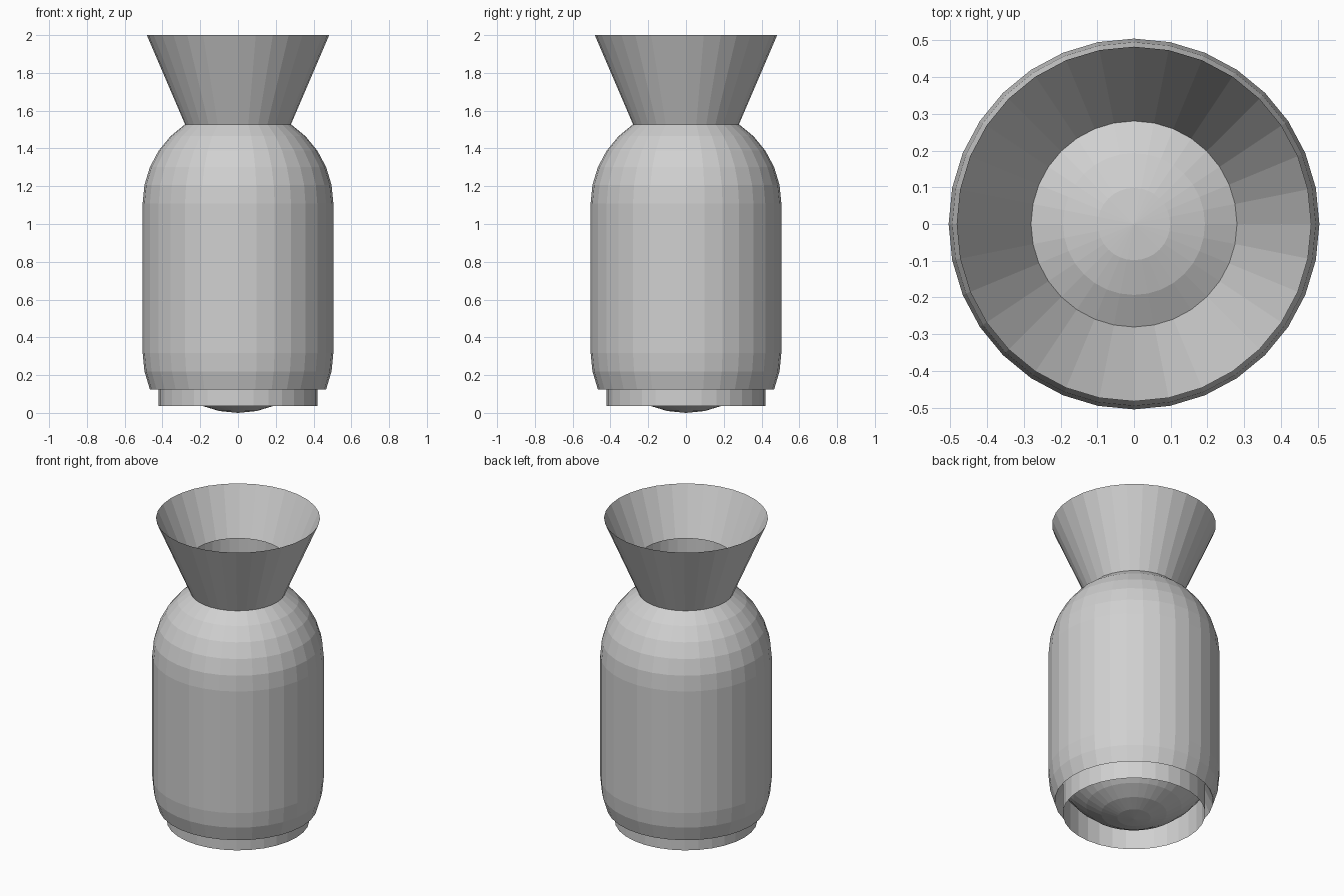
import bpy, bmesh, math

if "Cube" in bpy.data.objects:
    bpy.data.objects.remove(bpy.data.objects["Cube"])

SEG = 32          # sides around
R = 0.505         # body radius
STEP = math.pi / 16

grey = bpy.data.materials.new("light_grey")
grey.diffuse_color = (0.63, 0.63, 0.63, 1)
grey.use_nodes = True
grey.node_tree.nodes["Principled BSDF"].inputs["Base Color"].default_value = grey.diffuse_color


def lathe(name, profile):
    """Revolve (radius, z) points, listed bottom to top, into a flat shaded shell."""
    bm = bmesh.new()
    rings = []
    for r, z in profile:
        if r < 1e-5:
            rings.append([bm.verts.new((0, 0, z))])
        else:
            rings.append([bm.verts.new((r * math.cos(2 * math.pi * i / SEG),
                                        r * math.sin(2 * math.pi * i / SEG), z))
                          for i in range(SEG)])
    for a, b in zip(rings, rings[1:]):
        for i in range(SEG):
            j = (i + 1) % SEG
            if len(a) == 1:
                bm.faces.new((a[0], b[j], b[i]))
            elif len(b) == 1:
                bm.faces.new((a[i], a[j], b[0]))
            else:
                bm.faces.new((a[i], a[j], b[j], b[i]))
    me = bpy.data.meshes.new(name)
    bm.to_mesh(me)
    bm.free()
    me.materials.append(grey)
    ob = bpy.data.objects.new(name, me)
    bpy.context.collection.objects.link(ob)
    return ob


def arc(centre_z, first, last):
    """Sphere rings from latitude step first to last (8 = pole)."""
    return [(R * math.cos(k * STEP), centre_z + R * math.sin(k * STEP))
            for k in range(first, last + 1)]


LOW, HIGH = 0.318, 1.108   # centres of the lower and upper rounded ends
LIFT = R - LOW             # recessed base is pushed up so its pole rests on z = 0

# rounded bottle body: recessed domed base, side wall, shoulder and domed cap
base = arc(LOW + LIFT, -8, -3)
lathe("body", base + arc(LOW, -2, 0) + arc(HIGH, 0, 8))

# foot ring around the recessed base
foot_r, foot_top = base[-1]
lathe("foot_ring", [(foot_r, 0.037), (foot_r, foot_top)])

# flared funnel neck and short inner tube
neck_r, neck_z = arc(HIGH, 5, 5)[0]
lathe("funnel_neck", [(neck_r, neck_z), (0.483, 2.0)])
lathe("inner_tube", [(neck_r, neck_z), (neck_r, 1.74)])
